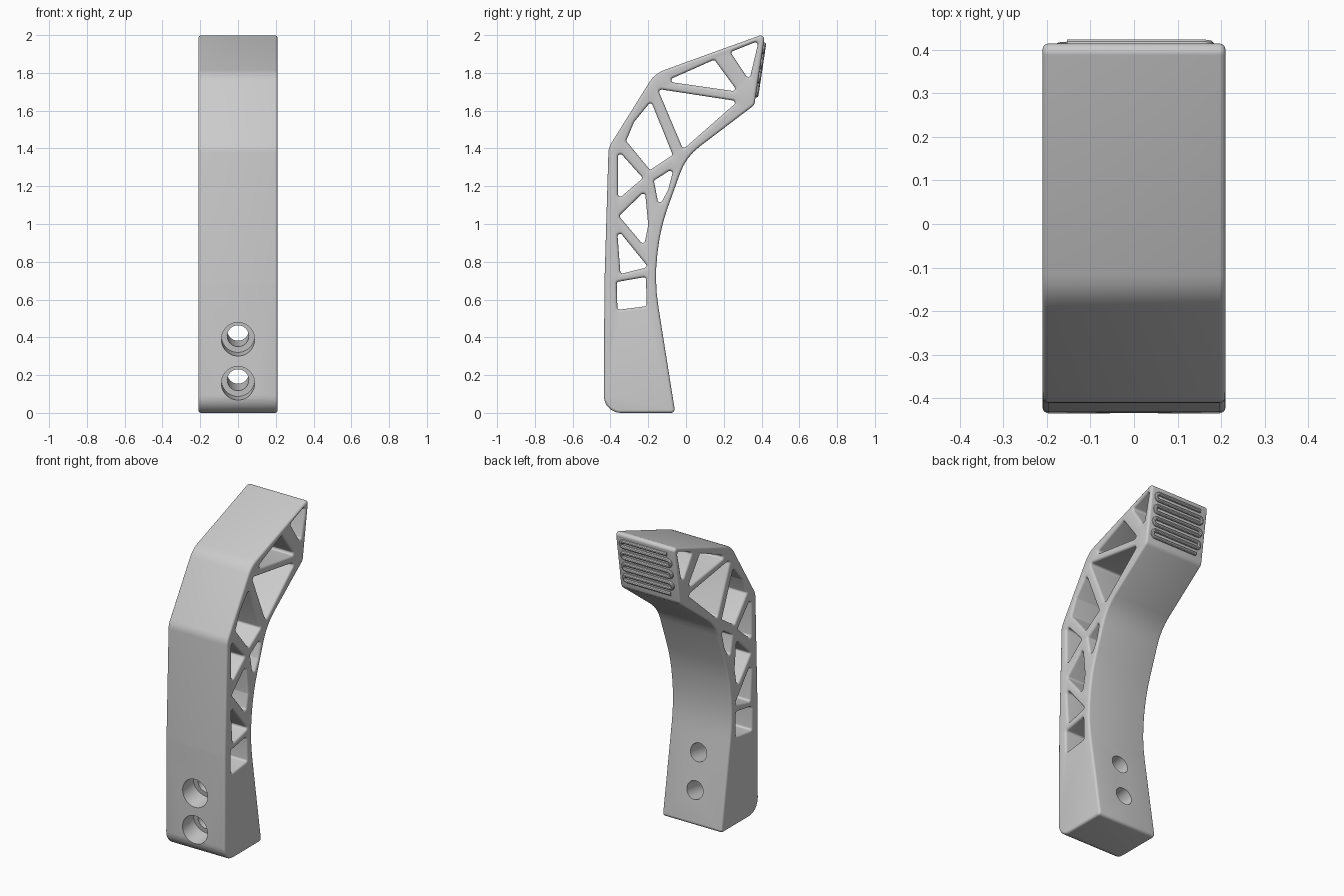
import bpy, bmesh, math
from mathutils import Vector

if "Cube" in bpy.data.objects:
    bpy.data.objects.remove(bpy.data.objects["Cube"])

HALF_WIDTH = 0.21
FILLET = 0.014

grey = bpy.data.materials.new("plain grey")
grey.use_nodes = True
grey.diffuse_color = (0.6, 0.6, 0.6, 1)
grey.node_tree.nodes["Principled BSDF"].inputs["Base Color"].default_value = (0.6, 0.6, 0.6, 1)


def rounded(corners):
    """Round each corner (y, z, radius) of a polygon with a true arc."""
    out, n = [], len(corners)
    for i, (y, z, r) in enumerate(corners):
        p = Vector((y, z))
        a = (Vector(corners[i - 1][:2]) - p).normalized()
        b = (Vector(corners[(i + 1) % n][:2]) - p).normalized()
        half = a.angle(b) / 2
        centre = p + (a + b).normalized() * r / math.sin(half)
        start = p + a * r / math.tan(half) - centre
        end = p + b * r / math.tan(half) - centre
        turn = start.angle_signed(end)
        steps = max(4, round(abs(turn) / 0.2))
        base = math.atan2(start.y, start.x)
        for k in range(steps + 1):
            t = base - turn * k / steps
            out.append(centre + Vector((math.cos(t), math.sin(t))) * r)
    return out


def area(pts):
    return sum(p.cross(pts[(i + 1) % len(pts)]) for i, p in enumerate(pts)) / 2


def offset(pts, d):
    """Grow a closed loop by d (shrink it when d is negative)."""
    sign = 1 if area(pts) > 0 else -1
    out, n = [], len(pts)
    for i, p in enumerate(pts):
        a = (p - pts[i - 1]).normalized()
        b = (pts[(i + 1) % n] - p).normalized()
        na, nb = Vector((a.y, -a.x)), Vector((b.y, -b.x))
        m = (na + nb).normalized()
        out.append(p + m * sign * d / max(0.3, m.dot(na)))
    return out


# Side outline of the lever: y, z, corner radius
outline = [
    (-0.435, 0, 0.09), (-0.057, 0, 0.02), (-0.168, 0.70, 1.0),
    (-0.135, 0.98, 1.0), (0.0, 1.355, 0.3), (0.362, 1.63, 0.04),
    (0.419, 2.008, 0.02), (-0.165, 1.797, 0.15), (-0.41, 1.405, 0.1),
    (-0.432, 0.68, 0.5)]

# Truss windows, from the tip down
windows = [
    [(0.235, 1.91), (0.385, 1.97), (0.335, 1.76)],
    [(-0.11, 1.755), (0.15, 1.87), (0.275, 1.70)],
    [(-0.15, 1.715), (0.275, 1.65), (-0.015, 1.395)],
    [(-0.185, 1.65), (-0.275, 1.54), (-0.317, 1.44), (-0.19, 1.285), (-0.07, 1.365)],
    [(-0.36, 1.39), (-0.228, 1.243), (-0.36, 1.13)],
    [(-0.064, 1.297), (-0.17, 1.23), (-0.143, 1.09), (-0.095, 1.18)],
    [(-0.217, 1.175), (-0.355, 1.042), (-0.222, 0.884), (-0.2, 0.995)],
    [(-0.365, 0.975), (-0.2, 0.772), (-0.347, 0.735)],
    [(-0.367, 0.693), (-0.212, 0.72), (-0.208, 0.565), (-0.363, 0.545)]]

loops = [(rounded(outline), -1)]
loops += [(rounded([(y, z, 0.013) for y, z in w]), 1) for w in windows]

# Lever body: filleted walls around every loop, then flat side faces
bm = bmesh.new()
STEPS = 4
side_edges = {1: [], -1: []}
for pts, grow in loops:
    rings = []
    for side in (-1, 1):
        for k in range(STEPS + 1):
            t = math.pi / 2 * (k if side > 0 else STEPS - k) / STEPS
            x = side * (HALF_WIDTH - FILLET + FILLET * math.sin(t))
            ring = offset(pts, grow * FILLET * (1 - math.cos(t)))
            rings.append([bm.verts.new((x, p.x, p.y)) for p in ring])
    n = len(pts)
    for lower, upper in zip(rings, rings[1:]):
        for i in range(n):
            j = (i + 1) % n
            bm.faces.new((lower[i], lower[j], upper[j], upper[i]))
    for side, ring in ((-1, rings[0]), (1, rings[-1])):
        side_edges[side] += [bm.edges.get((ring[i], ring[(i + 1) % n])) for i in range(n)]
for side, edges in side_edges.items():
    bmesh.ops.triangle_fill(bm, edges=edges, use_beauty=True, normal=(side, 0, 0))
bmesh.ops.recalc_face_normals(bm, faces=bm.faces)
mesh = bpy.data.meshes.new("lever_body")
bm.to_mesh(mesh)
bm.free()
mesh.materials.append(grey)
body = bpy.data.objects.new("lever_body", mesh)
bpy.context.collection.objects.link(body)

# Two tilted, counterbored bolt holes
axis = Vector((0, 0.988, 0.156)).normalized()
for z in (0.157, 0.39):
    for radius, depth in ((0.088, 0.11), (0.057, 0.6)):
        mouth = Vector((0, -0.433, z))
        bpy.ops.mesh.primitive_cylinder_add(
            vertices=48, radius=radius, depth=depth + 0.1,
            location=mouth + axis * (depth - 0.1) / 2,
            rotation=axis.to_track_quat('Z', 'Y').to_euler())
        cutter = bpy.context.object
        cutter.name = "hole_cutter"
        cutter.hide_render = True
        cutter.data.materials.append(grey)
        mod = body.modifiers.new("hole", 'BOOLEAN')
        mod.operation = 'DIFFERENCE'
        mod.solver = 'EXACT'
        mod.object = cutter
        bpy.context.view_layer.objects.active = body
        bpy.ops.object.modifier_apply(modifier=mod.name)
        bpy.data.objects.remove(cutter)

# Serpentine grip ridge on the back of the tip
ROWS, REACH, RIDGE = 8, 0.173, 0.012
low, high = Vector((0, 0.372, 1.682)), Vector((0, 0.412, 1.95))
gap = (high - low) / (ROWS - 1)
bend = gap.length / 2
path = []
for row in range(ROWS):
    way = 1 if row % 2 == 0 else -1
    at = low + gap * row
    path.append(at + Vector((-way * (REACH - bend), 0, 0)))
    if row == ROWS - 1:
        path.append(at + Vector((way * (REACH - bend), 0, 0)))
        break
    for k in range(8):
        t = math.pi * k / 8
        path.append(at + gap * (1 - math.cos(t)) / 2
                    + Vector((way * (REACH - bend + bend * math.sin(t)), 0, 0)))
curve = bpy.data.curves.new("grip_ridge", 'CURVE')
curve.dimensions = '3D'
curve.bevel_depth = RIDGE
curve.bevel_resolution = 3
curve.use_fill_caps = True
spline = curve.splines.new('POLY')
spline.points.add(len(path) - 1)
for point, co in zip(spline.points, path):
    point.co = (*co, 1)
curve.materials.append(grey)
ridge = bpy.data.objects.new("grip_ridge", curve)
bpy.context.collection.objects.link(ridge)

# Smooth shading with sharp creases kept
bpy.ops.object.select_all(action='DESELECT')
ridge.select_set(True)
bpy.context.view_layer.objects.active = ridge
bpy.ops.object.convert(target='MESH')
body.select_set(True)
bpy.context.view_layer.objects.active = body
bpy.ops.object.shade_smooth_by_angle(angle=math.radians(30))
